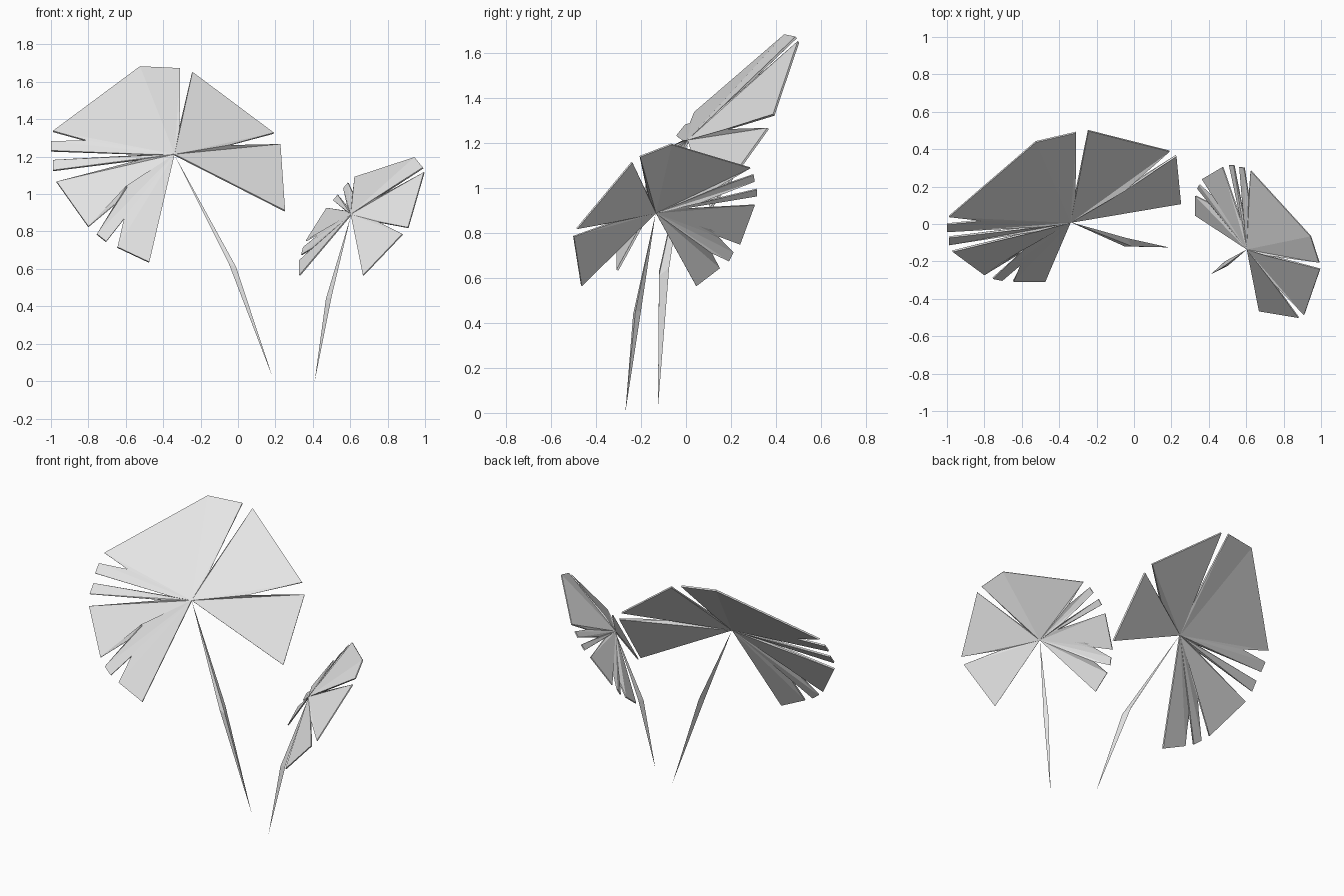
import bpy
import bmesh

cube = bpy.data.objects.get("Cube")
if cube:
    bpy.data.objects.remove(cube, do_unlink=True)

# One plain material for the whole plant
grey = bpy.data.materials.new("light_grey")
grey.use_nodes = True
colour = (0.8, 0.8, 0.8, 1)
grey.diffuse_color = colour
grey.node_tree.nodes["Principled BSDF"].inputs["Base Color"].default_value = colour


def make_object(name, bm):
    """Turn a bmesh into a flat shaded, coloured object."""
    mesh = bpy.data.meshes.new(name)
    bm.to_mesh(mesh)
    bm.free()
    mesh.materials.append(grey)
    obj = bpy.data.objects.new(name, mesh)
    bpy.context.scene.collection.objects.link(obj)
    return obj


def make_leaf(name, hub, outline, thickness):
    """Fan leaf: triangles spread from the hub along a notched rim."""
    bm = bmesh.new()
    centre = bm.verts.new(hub)
    rim = [bm.verts.new(point) for point in outline]
    for first, second in zip(rim, rim[1:]):
        bm.faces.new((centre, second, first))
    leaf = make_object(name, bm)
    solid = leaf.modifiers.new("leaf_thickness", 'SOLIDIFY')
    solid.thickness = thickness
    solid.offset = 0
    return leaf


def make_stem(name, top, middle, bottom):
    """Stem: a triangular section tapering to a point at both ends."""
    bm = bmesh.new()
    upper = bm.verts.new(top)
    lower = bm.verts.new(bottom)
    ring = [bm.verts.new(point) for point in middle]
    for i, vert in enumerate(ring):
        following = ring[(i + 1) % len(ring)]
        bm.faces.new((upper, vert, following))
        bm.faces.new((lower, following, vert))
    bmesh.ops.recalc_face_normals(bm, faces=bm.faces[:])
    return make_object(name, bm)


# Large leaf, rim running from its right lobe round to its lower left lobe
large_hub = (-.34, .01, 1.21)
large_right_lobes = [
    (.25, .11, .91), (.225, .365, 1.265), (-.05, .18, 1.26),
    (.19, .39, 1.325), (-.245, .5, 1.65),
]
large_top_lobe = [
    (-.315, .15, 1.345), (-.31, .49, 1.67), (-.525, .44, 1.68),
    (-.99, .04, 1.335), (-.81, .02, 1.285),
]
large_fingers = [
    (-1, 0, 1.28), (-1, -.04, 1.23), (-.47, -.01, 1.21),
    (-.99, -.07, 1.18), (-.99, -.11, 1.125), (-.51, -.035, 1.185),
]
large_lower_lobes = [
    (-.97, -.145, 1.065), (-.8, -.27, .825), (-.595, -.14, 1.04),
    (-.755, -.29, .785), (-.705, -.3, .745), (-.6, -.21, .89),
    (-.645, -.305, .715), (-.475, -.305, .635),
]
make_leaf("large_leaf", large_hub,
          large_right_lobes + large_top_lobe + large_fingers + large_lower_lobes,
          0.01)

# Small leaf, rim running the same way
small_hub = (.605, -.135, .89)
small_right_lobes = [
    (.67, -.465, .565), (.88, -.5, .785), (.75, -.32, .85),
    (.91, -.485, .82), (.995, -.24, 1.115), (.7, -.165, .955),
]
small_top_lobe = [
    (.99, -.205, 1.14), (.945, -.065, 1.195),
    (.625, .285, 1.09), (.615, .14, 1.005),
]
small_fingers = [
    (.59, .3, 1.06), (.565, .305, 1.03), (.585, .06, .935),
    (.535, .315, .995), (.51, .315, .965), (.58, 0, .91),
]
small_lower_lobes = [
    (.475, .305, .925), (.365, .24, .75), (.47, .105, .82),
    (.35, .21, .715), (.34, .19, .675), (.4, .115, .71),
    (.33, .15, .645), (.33, .045, .565),
]
make_leaf("small_leaf", small_hub,
          small_right_lobes + small_top_lobe + small_fingers + small_lower_lobes,
          0.007)

# Stems
make_stem("large_stem", large_hub,
          [(-.05, -.12, .63), (-.04, -.075, .645), (-.01, -.12, .61)],
          (.185, -.125, .02))
make_stem("small_stem", small_hub,
          [(.47, -.235, .44), (.5, -.225, .45), (.485, -.2, .455)],
          (.41, -.27, 0))
